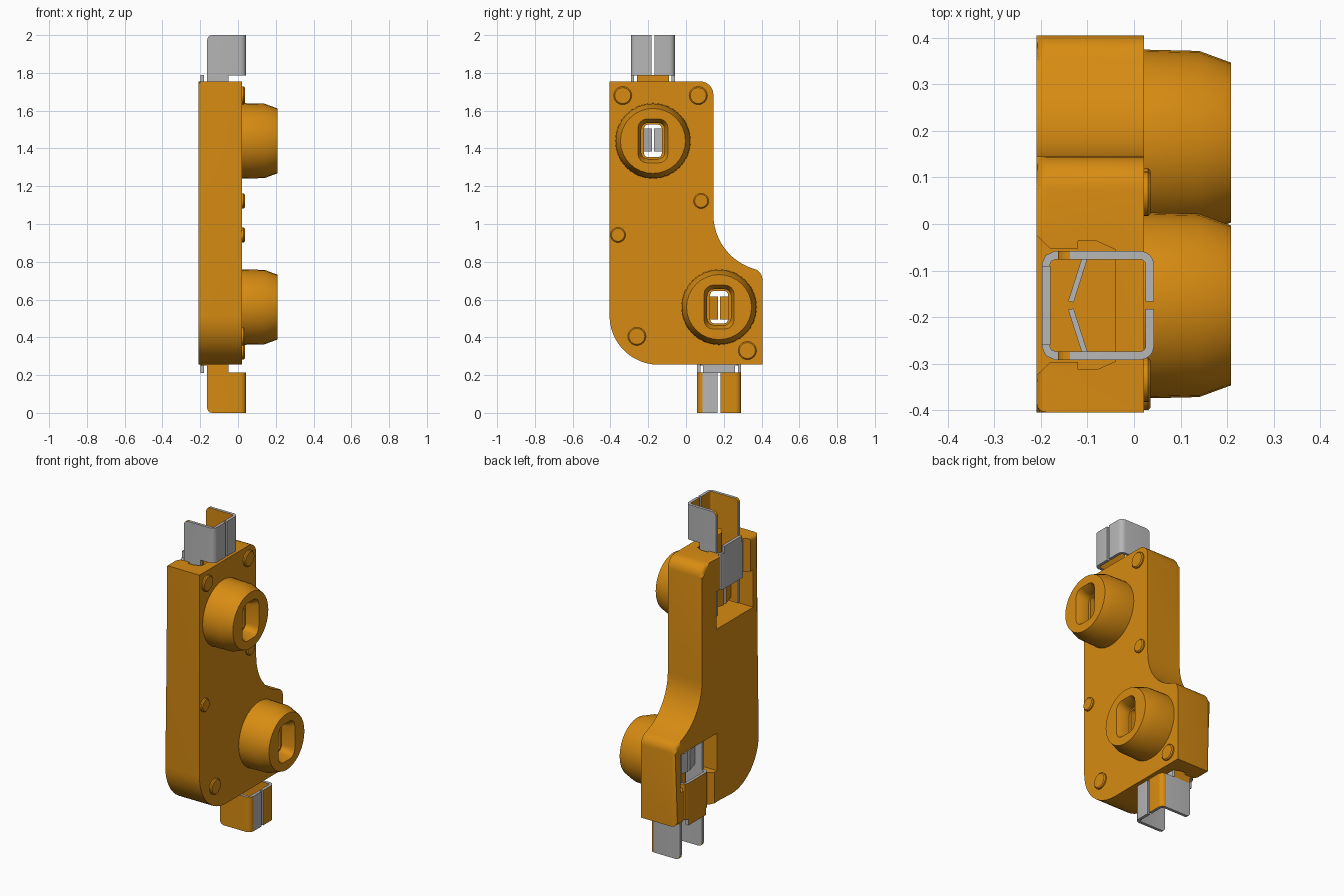
import bpy, bmesh, math
from mathutils import Matrix, Vector

if "Cube" in bpy.data.objects:
    bpy.data.objects.remove(bpy.data.objects["Cube"])


def material(name, rgb):
    m = bpy.data.materials.new(name)
    m.use_nodes = True
    m.diffuse_color = (*rgb, 1)
    m.node_tree.nodes["Principled BSDF"].inputs["Base Color"].default_value = (*rgb, 1)
    return m


ORANGE, GRAY = 0, 1
MATS = [material("amber orange", (0.68, 0.26, 0.006)),
        material("metal gray", (0.47, 0.47, 0.47))]
parts = []
FLIP = Matrix.Translation((0, 0, 1)) @ Matrix.Rotation(math.pi, 4, "X") @ Matrix.Translation((0, 0, -1))
ENDS = (("upper", Matrix.Identity(4)), ("lower", FLIP))
CY, CZ = -0.175, 1.44          # centre of the upper socket


def loft(name, rings, side_mats=None, cap=ORANGE, matrix=None, bevel=None):
    """Join equal-length 3D rings into a capped solid."""
    bm = bmesh.new()
    vs = [[bm.verts.new(p) for p in ring] for ring in rings]
    n = len(rings[0])
    for a, b in zip(vs, vs[1:]):
        for j in range(n):
            f = bm.faces.new((a[j], a[(j + 1) % n], b[(j + 1) % n], b[j]))
            f.material_index = side_mats[j] if side_mats else cap
    for ring in (vs[0], vs[-1]):
        bm.faces.new(ring).material_index = cap
    if bevel:
        rule, size, seg = bevel
        edges = [e for e in bm.edges if all(rule(v.co) for v in e.verts)]
        bmesh.ops.bevel(bm, geom=edges, offset=size, segments=seg, profile=0.5,
                        affect="EDGES", clamp_overlap=True)
    if matrix:
        bm.transform(matrix)
    bmesh.ops.recalc_face_normals(bm, faces=bm.faces)
    me = bpy.data.meshes.new(name)
    bm.to_mesh(me)
    bm.free()
    for m in MATS:
        me.materials.append(m)
    ob = bpy.data.objects.new(name, me)
    bpy.context.collection.objects.link(ob)
    parts.append(ob)
    return ob


def arc(cy, cz, r, a0, a1, n):
    return [(cy + r * math.cos(math.radians(a0 + (a1 - a0) * i / n)),
             cz + r * math.sin(math.radians(a0 + (a1 - a0) * i / n))) for i in range(n + 1)]


def at_x(x, pts):
    return [(x, y, z) for y, z in pts]


def at_z(z, pts):
    return [(x, y + CY, z) for x, y in pts]


def round_rect(w, h, r):
    y, z = w / 2 - r, h / 2 - r
    pts = []
    for sy, sz, a in ((1, 1, 0), (-1, 1, 90), (-1, -1, 180), (1, -1, 270)):
        pts += arc(CY + sy * y, CZ + sz * z, r, a, a + 90, 4)
    return pts


def cut(ob, cutters):
    for c in cutters:
        mod = ob.modifiers.new("cut", "BOOLEAN")
        mod.operation, mod.solver, mod.object = "DIFFERENCE", "EXACT", c
    deps = bpy.context.evaluated_depsgraph_get()
    me = bpy.data.meshes.new_from_object(ob.evaluated_get(deps))
    ob.modifiers.clear()
    ob.data = me


def sheet(name, path, z0, z1, outer, s=1, thick=0.018, matrix=None, bevel=None):
    """Bent sheet-metal strip; inner faces take the opposite colour."""
    inner = []
    for i, p in enumerate(path):
        a, b = Vector(path[max(i - 1, 0)]), Vector(path[min(i + 1, len(path) - 1)])
        t = (b - a).normalized()
        inner.append((p[0] + s * t.y * thick, p[1] - s * t.x * thick))
    mats = outer + [GRAY] + [1 - m for m in reversed(outer)] + [GRAY]
    ring = path + inner[::-1]
    return loft(name, [at_z(z0, ring), at_z(z1, ring)], mats, GRAY, matrix, bevel)


# Housing plate with a rounded back rim
outline = [(-0.405, 1.755)] + arc(0.075, 1.685, 0.07, 90, 0, 6)
outline += arc(0.445, 1.05, 0.30, 180, 252, 12)
outline += arc(0.345, 0.705, 0.06, 60, 0, 4)
outline += [(0.405, 0.255)] + arc(-0.145, 0.515, 0.26, 270, 180, 12)
body = loft("housing", [at_x(0.022, outline), at_x(-0.21, outline)],
            bevel=(lambda c: c.x < -0.2, 0.022, 3))

# Cutters for contact pockets and plug slots
cutters = {}
for tag, mx in ENDS:
    wide = [(CY - .177, 1.32), (CY + .177, 1.32), (CY + .177, 1.55), (CY - .177, 1.55)]
    channel = [(-0.23, -.17), (-0.18, -.122), (-0.12, -.122), (-0.12, -.138), (-0.08, -.138),
               (-0.04, -.12), (-0.04, .12), (-0.08, .138), (-0.12, .138), (-0.12, .122),
               (-0.18, .122), (-0.23, .17)]
    slot, mouth = round_rect(0.094, 0.172, 0.02), round_rect(0.165, 0.24, 0.05)
    step = round_rect(0.125, 0.19, 0.035)
    cutters[tag] = [
        loft("pocket_cutter", [at_x(-0.25, wide), at_x(-0.04, wide)], matrix=mx),
        loft("channel_cutter", [at_z(1.5, channel), at_z(1.85, channel)], matrix=mx),
        loft("slot_cutter", [at_x(-0.1, slot), at_x(0.25, slot)], matrix=mx),
        loft("mouth_cutter", [at_x(0.13, step), at_x(0.17, step), at_x(0.215, mouth)], matrix=mx)]
cut(body, cutters["upper"][:3] + cutters["lower"][:3])

for tag, mx in ENDS:
    # Tapered round socket
    rings = [at_x(x, arc(CY, CZ, r, 0, 348.75, 31))
             for x, r in ((0.015, 0.2), (0.14, 0.197), (0.208, 0.172))]
    boss = loft(tag + "_socket", rings, matrix=mx)
    cut(boss, cutters[tag][2:])

    out = GRAY if tag == "upper" else ORANGE
    for s, side in ((1, "a"), (-1, "b")):
        # Protruding half clip: side wall, corner bend, half front wall
        bend = [(x, s * y) for x, y in arc(0.013, 0.087, 0.03, 90, 0, 4)]
        path = [(-0.163, s * .117)] + bend + [(0.043, s * .008)]
        mats = [out] * 6
        if tag == "lower":
            mats[0 if s < 0 else 5] = GRAY
        sheet(tag + "_clip_" + side, path, 1.785, 2.0, mats, s, matrix=mx,
              bevel=(lambda c: c.x < -0.16 and c.z > 1.99, 0.025, 3))
        # Neck into the housing
        sheet(tag + "_neck_" + side, [(-0.163, s * .117), (-0.05, s * .117)],
              1.36, 1.786, [out], s, matrix=mx)
        # Spring contact behind the slot
        sheet(tag + "_contact_" + side, [(-0.10, s * .1), (-0.13, s * .006)],
              1.385, 1.505, [out], s, 0.012, mx)
    # Back collar and the tab above it
    half = [(-0.08, .117), (-0.17, .117), (-0.19, .108), (-0.198, .09)]
    collar = [(x, -y) for x, y in half] + half[::-1]
    sheet(tag + "_collar", collar, 1.53, 1.75, [out] * 7, matrix=mx)
    sheet(tag + "_tab", [(-0.198, -.085), (-0.198, .085)], 1.749, 1.79, [out], matrix=mx)

for group in cutters.values():
    for c in group:
        parts.remove(c)
        bpy.data.objects.remove(c)

# Low round rivet heads
for i, (y, z, r) in enumerate(((-.335, 1.68, .048), (.065, 1.68, .048), (.08, 1.122, .04),
                               (-.36, .942, .04), (-.26, .405, .048), (.325, .33, .048))):
    loft("rivet_%d" % (i + 1), [at_x(x, arc(y, z, q, 0, 345, 23))
                                for x, q in ((0.015, r), (0.03, r), (0.036, r - 0.006))])

bpy.ops.object.select_all(action="DESELECT")
for ob in parts:
    ob.select_set(True)
bpy.context.view_layer.objects.active = body
bpy.ops.object.shade_smooth_by_angle(angle=math.radians(32))
